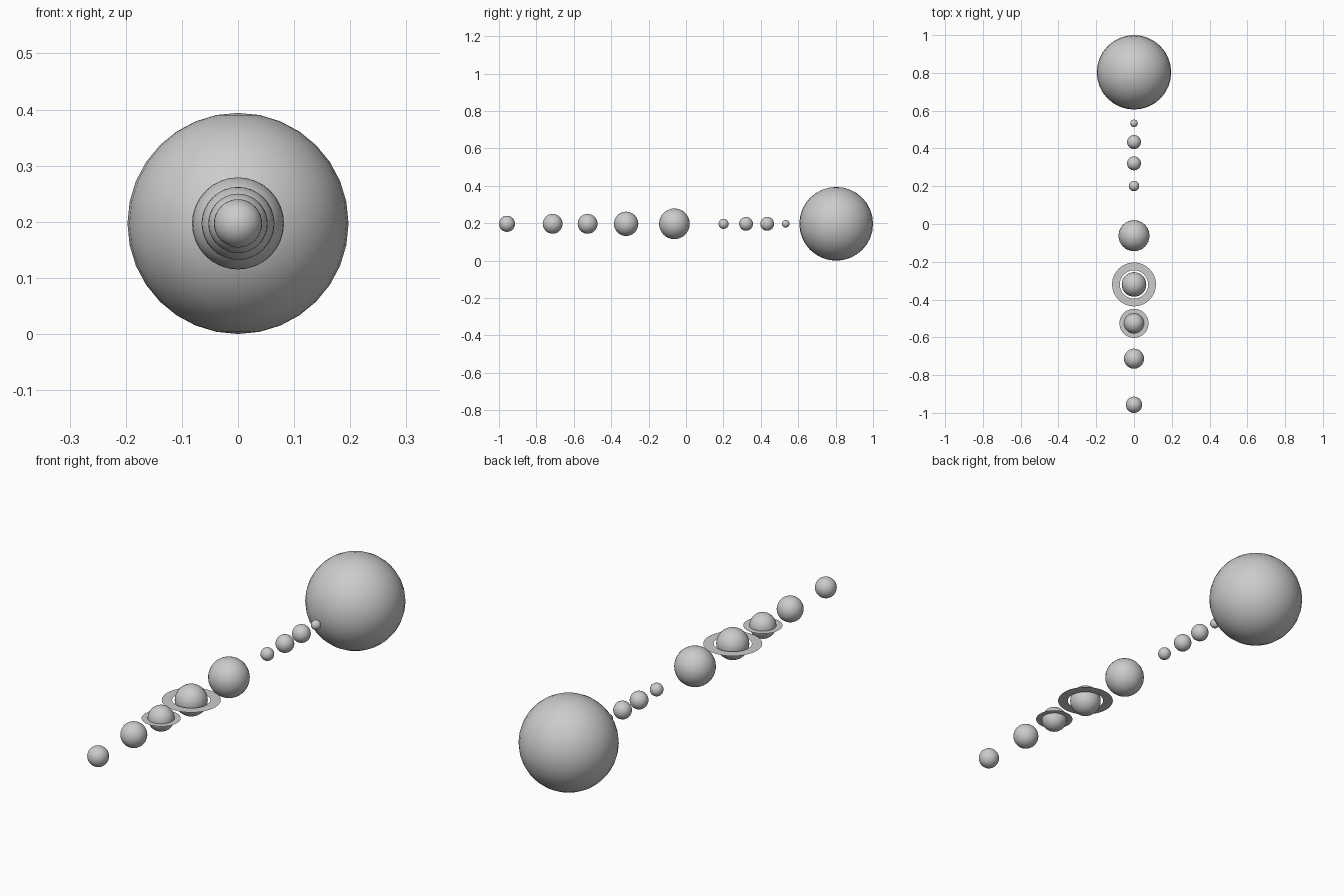
import bpy, bmesh, math

if "Cube" in bpy.data.objects:
    bpy.data.objects.remove(bpy.data.objects["Cube"])

Z = 0.197  # common height of all centres

grey = bpy.data.materials.new("plain_grey")
grey.diffuse_color = (0.6, 0.6, 0.6, 1)
grey.use_nodes = True
grey.node_tree.nodes["Principled BSDF"].inputs["Base Color"].default_value = grey.diffuse_color


def add_object(name, bm, y):
    mesh = bpy.data.meshes.new(name)
    bm.to_mesh(mesh)
    bm.free()
    mesh.materials.append(grey)
    obj = bpy.data.objects.new(name, mesh)
    obj.location = (0, y, Z)
    bpy.context.collection.objects.link(obj)
    return obj


def ball(name, y, radius):
    bm = bmesh.new()
    bmesh.ops.create_uvsphere(bm, u_segments=32, v_segments=16, radius=radius)
    for face in bm.faces:
        face.smooth = True
    return add_object(name, bm, y)


def flat_ring(name, y, inner, outer, sides=48):
    bm = bmesh.new()
    loops = []
    for r in (inner, outer):
        loops.append([bm.verts.new((r * math.cos(2 * math.pi * i / sides),
                                    r * math.sin(2 * math.pi * i / sides), 0))
                      for i in range(sides)])
    a, b = loops
    for i in range(sides):
        j = (i + 1) % sides
        bm.faces.new((a[i], b[i], b[j], a[j]))
    return add_object(name, bm, y)


# Central star and the row of planets: name, y, radius
for name, y, radius in [
    ("sun", 0.803, 0.197),
    ("first_planet", 0.533, 0.020),
    ("second_planet", 0.434, 0.037),
    ("third_planet", 0.321, 0.037),
    ("fourth_planet", 0.201, 0.027),
    ("giant_planet", -0.062, 0.082),
    ("ringed_planet", -0.320, 0.065),
    ("small_ringed_planet", -0.526, 0.053),
    ("eighth_planet", -0.713, 0.053),
    ("outer_planet", -0.957, 0.043),
]:
    ball(name, y, radius)

# Thin rings around two of the planets
flat_ring("wide_ring", -0.320, 0.075, 0.116)
flat_ring("narrow_ring", -0.526, 0.053, 0.077)
